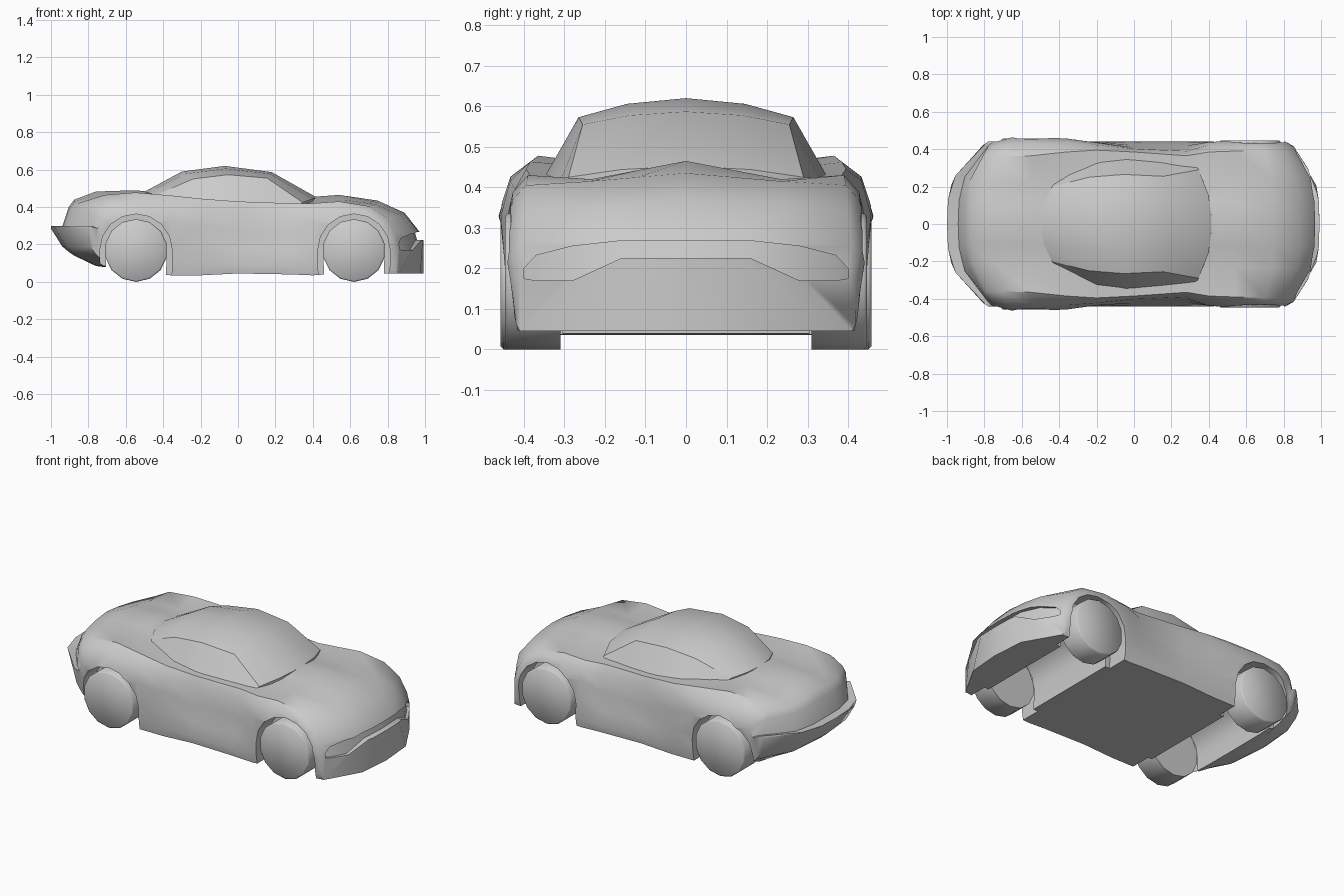
import bpy, bmesh, math
from mathutils import Matrix

if "Cube" in bpy.data.objects:
    bpy.data.objects.remove(bpy.data.objects["Cube"])

paint = bpy.data.materials.new("plain_grey")
paint.diffuse_color = (0.6, 0.6, 0.6, 1)
paint.use_nodes = True
paint.node_tree.nodes["Principled BSDF"].inputs["Base Color"].default_value = paint.diffuse_color


def add_object(name, bm):
    bmesh.ops.recalc_face_normals(bm, faces=bm.faces)
    me = bpy.data.meshes.new(name)
    bm.to_mesh(me)
    bm.free()
    me.materials.append(paint)
    ob = bpy.data.objects.new(name, me)
    bpy.context.collection.objects.link(ob)
    return ob


def loft(name, sections, bend):
    """Skin half sections [(x, [(y, z)...])], mirrored in y; bend pulls the sides toward the middle."""
    bm = bmesh.new()
    rings = []
    for x, half in sections:
        full = half + [(-y, z) for y, z in half[-2:0:-1]]
        rings.append([bm.verts.new((x - bend(x, abs(y)), y, z)) for y, z in full])
    m = len(rings[0])
    for a, b in zip(rings, rings[1:]):
        for i in range(m):
            j = (i + 1) % m
            bm.faces.new((a[i], a[j], b[j], b[i]))
    # end caps as ladders of quads so they follow the bend
    n = m // 2 + 1
    for r in (rings[0], rings[-1]):
        for s in (1, -1):
            for i in range(n // 2):
                ids = [i, i + 1, n - 2 - i, n - 1 - i]
                if ids[1] == ids[2]:
                    ids.pop(2)
                bm.faces.new([r[(s * k) % m] for k in ids])
    return add_object(name, bm)


def smooth(ob, angle):
    bpy.ops.object.select_all(action='DESELECT')
    ob.select_set(True)
    bpy.context.view_layer.objects.active = ob
    bpy.ops.object.shade_smooth_by_angle(angle=math.radians(angle))


def cut(ob, cutter):
    cutter.hide_render = True
    mod = ob.modifiers.new("cut", 'BOOLEAN')
    mod.operation, mod.solver, mod.object = 'DIFFERENCE', 'EXACT', cutter
    bpy.context.view_layer.objects.active = ob
    bpy.ops.object.modifier_apply(modifier=mod.name)
    bpy.data.objects.remove(cutter)


# Body: x, floor z, floor y, widest y z, shoulder y z, valley z, centre z
STATIONS = [
    (.992, .045, .41, .42, .14, .41, .19, .22, .23),
    (.965, .045, .41, .44, .21, .41, .255, .27, .275),
    (.89, .045, .42, .445, .25, .40, .34, .355, .37),
    (.745, .045, .43, .445, .30, .395, .405, .415, .435),
    (.54, .045, .43, .445, .31, .39, .43, .42, .465),
    (.40, .035, .43, .438, .32, .385, .42, .42, .455),
    (.28, .04, .43, .402, .27, .365, .42, .42, .45),
    (0, .045, .43, .41, .27, .385, .43, .43, .45),
    (-.2, .035, .43, .435, .30, .395, .445, .445, .46),
    (-.36, .035, .43, .457, .33, .385, .462, .455, .47),
    (-.55, .06, .43, .465, .33, .365, .478, .46, .49),
    (-.76, .085, .42, .462, .33, .36, .465, .45, .483),
    (-.875, .14, .41, .445, .33, .36, .42, .42, .44),
    (-.905, .16, .41, .44, .32, .37, .385, .385, .40),
    (-.94, .19, .41, .44, .285, .42, .295, .29, .295),
    (-1.0, .285, .42, .44, .294, .43, .30, .30, .30),
]


def body_half(zb, yb, yw, zw, ys, zs, zv, zc):
    return [(0, zc), (.3 * ys, (zc + zv) / 2), (.6 * ys, zv), (ys, zs),
            (ys + .68 * (yw - ys), zs - .35 * (zs - zw)), (yw, zw),
            ((yw + yb) / 2 + .003, zb + .55 * (zw - zb)), (yb + .01, zb + .2 * (zw - zb)),
            (yb, zb), (yb / 2, zb), (0, zb)]


def body_bend(x, y):
    t = max(0, (abs(x) - .6) / .4)
    return (.17 if x > 0 else -.22) * t * (y / .44) ** 3


body = loft("car_body", [(s[0], body_half(*s[1:])) for s in STATIONS], body_bend)

# Wheel wells: wide arches at the sides, a slightly smaller channel between them
AXLES = (-.545, .62)
for ax in AXLES:
    for r, y0, y1 in ((.193, .305, .6), (.193, -.6, -.305), (.163, -.306, .306)):
        bm = bmesh.new()
        arc = [(r * math.cos(math.pi * i / 8), .17 + r * math.sin(math.pi * i / 8)) for i in range(9)]
        outline = [(r - .005, -.1)] + arc + [(.005 - r, -.1)]
        face = bm.faces.new([bm.verts.new((ax + x, y0, z)) for x, z in outline])
        out = bmesh.ops.extrude_face_region(bm, geom=[face])
        bmesh.ops.translate(bm, vec=(0, y1 - y0, 0),
                            verts=[v for v in out["geom"] if isinstance(v, bmesh.types.BMVert)])
        cut(body, add_object("well_cutter", bm))

# Nose slot: a curved groove under the bonnet edge, dropping at the corners
bm = bmesh.new()
prev = None
for y, low, top in ((-.40, .175, .20), (-.37, .17, .232), (-.28, .17, .255), (-.16, .225, .268), (0, .225, .268),
                    (.16, .225, .268), (.28, .17, .255), (.37, .17, .232), (.40, .175, .20)):
    x = .945 - body_bend(.96, abs(y))
    ring = [bm.verts.new(p) for p in ((x, y, top), (x + .2, y, top), (x + .2, y, low), (x + .012, y, low))]
    if prev:
        for i in range(4):
            bm.faces.new((prev[i], prev[i - 1], ring[i - 1], ring[i]))
    else:
        bm.faces.new(ring)
    prev = ring
bm.faces.new(prev)
cut(body, add_object("slot_cutter", bm))
smooth(body, 40)

# Cabin: x, base y, roof edge y z, roof centre z
CABIN = [
    (.42, .31, .29, .425, .452),
    (.18, .335, .255, .555, .587),
    (-.07, .355, .265, .573, .62),
    (-.30, .345, .25, .55, .59),
    (-.50, .27, .20, .465, .482),
]


def cabin_half(yb, yr, ze, zc):
    return [(0, zc), (.55 * yr, zc - .3 * (zc - ze)), (yr, ze), (yb, .415),
            (.9 * yb, .38), (.45 * yb, .38), (0, .38)]


def cabin_bend(x, y):
    return (.19 if x > 0 else .28) * x * (y / .3) ** 2


cabin = loft("cabin", [(c[0], cabin_half(*c[1:])) for c in CABIN], cabin_bend)
smooth(cabin, 25)

# Wheels
for ax, label, outer in ((AXLES[0], "rear", .458), (AXLES[1], "front", .447)):
    for side in (1, -1):
        bm = bmesh.new()
        bmesh.ops.create_cone(bm, cap_ends=True, segments=14, radius1=.168, radius2=.168, depth=outer - .31)
        rim = [e for e in bm.edges if all(v.co.z * -side > 0 for v in e.verts)]
        bmesh.ops.bevel(bm, geom=rim, offset=.008, segments=1, affect='EDGES')
        bm.transform(Matrix.Translation((ax, side * (outer + .31) / 2, .168)) @ Matrix.Rotation(math.pi / 2, 4, 'X'))
        smooth(add_object(label + "_wheel", bm), 50)
